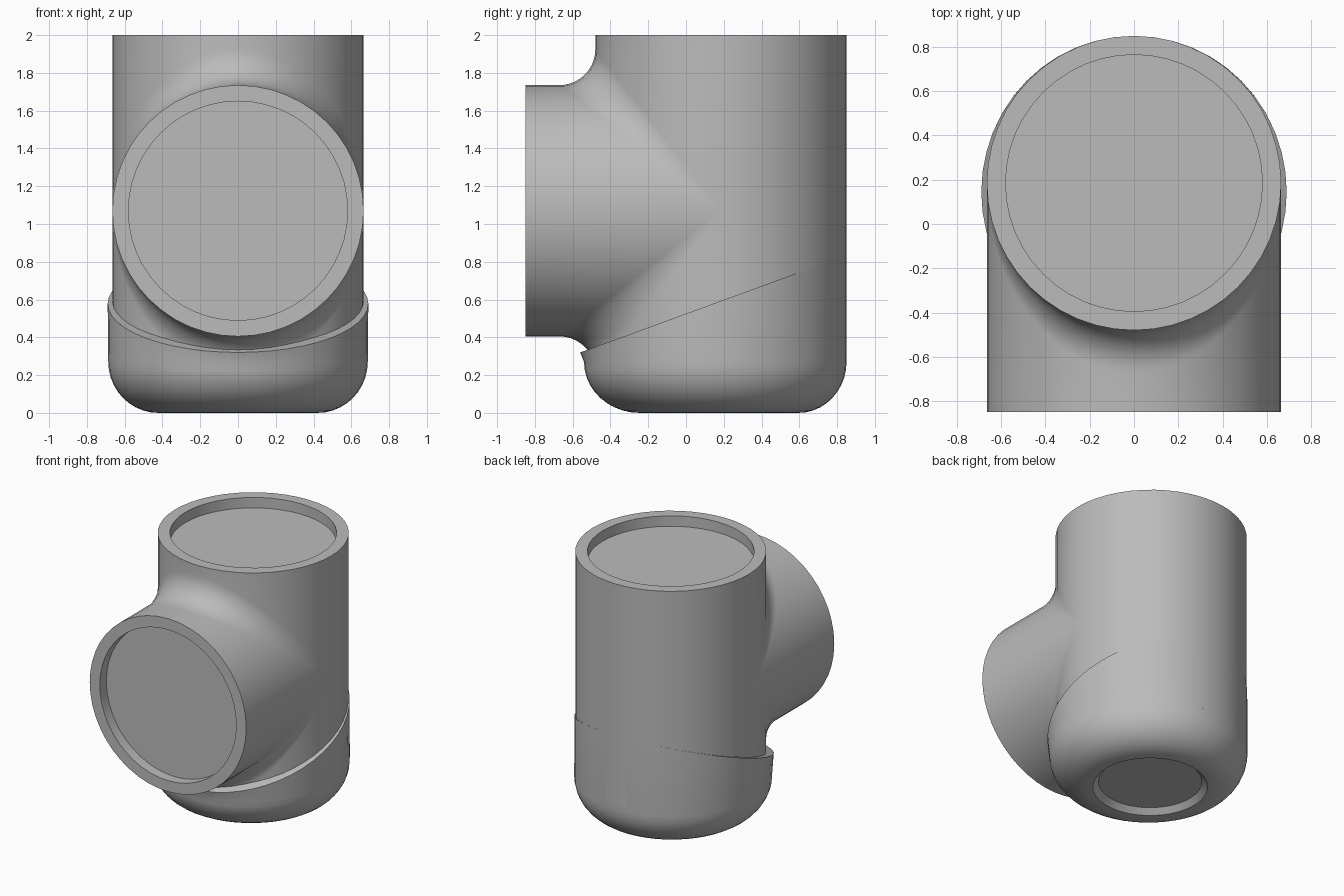
import bpy, bmesh, math

cube = bpy.data.objects.get("Cube")
if cube:
    bpy.data.objects.remove(cube, do_unlink=True)

grey = bpy.data.materials.new("light_grey")
grey.use_nodes = True
COLOUR = (0.5, 0.5, 0.5, 1)
grey.diffuse_color = COLOUR
grey.node_tree.nodes["Principled BSDF"].inputs["Base Color"].default_value = COLOUR

HALF = 24            # segments in half a turn
R = 0.665            # pipe radius
INNER = 0.58         # mouth radius
YC, ZC = 0.185, 1.07  # pipe axes
FRONT, TOP = -0.85, 2.0
FILLET = 0.19
DEPTH = 0.08
CUP_Z = 0.3


def loft(bm, rows, closed=False, cap=False):
    """Join rows of points with quads; optionally cap the last row."""
    rows = [[bm.verts.new(p) for p in row] for row in rows]
    n = len(rows[0])
    for a, b in zip(rows, rows[1:]):
        for i in range(n if closed else n - 1):
            j = (i + 1) % n
            bm.faces.new((a[i], a[j], b[j], b[i]))
    if cap:
        bm.faces.new(rows[-1])


def finish(bm, name):
    bmesh.ops.remove_doubles(bm, verts=bm.verts, dist=0.0005)
    bmesh.ops.dissolve_degenerate(bm, edges=bm.edges, dist=0.0001)
    bmesh.ops.holes_fill(bm, edges=[e for e in bm.edges if e.is_boundary], sides=0)
    bmesh.ops.recalc_face_normals(bm, faces=bm.faces)
    mesh = bpy.data.meshes.new(name)
    bm.to_mesh(mesh)
    bm.free()
    mesh.materials.append(grey)
    obj = bpy.data.objects.new(name, mesh)
    bpy.context.collection.objects.link(obj)
    bpy.ops.object.select_all(action="DESELECT")
    obj.select_set(True)
    bpy.context.view_layer.objects.active = obj
    bpy.ops.object.shade_smooth_by_angle(angle=math.radians(35))
    return obj


def branch_path(x, h, side):
    """Section from the front mouth through the fillet to the vertical pipe."""
    r = FILLET * h / R
    cy, cz = YC - h - r, ZC + side * (h + r)
    end = TOP if side > 0 else min(CUP_Z, cz)
    path = [(x, FRONT, ZC + side * h)]
    for k in range(11):
        a = math.pi / 2 * k / 10
        path.append((x, cy + r * math.sin(a), cz - side * r * math.cos(a)))
    path.append((x, YC - h, end))
    return path


# Tee-shaped pipe body with a blended branch
bm = bmesh.new()
half = [(R * math.cos(math.pi * i / HALF), R * math.sin(math.pi * i / HALF))
        for i in range(HALF + 1)]
for side in (1, -1):
    loft(bm, [branch_path(x, h, side) for x, h in half])
loft(bm, [[(x, YC + h, z) for z in (CUP_Z, ZC, TOP)] for x, h in half])

# Recessed mouths on the top and the front
turn = [(math.cos(math.pi * i / HALF), math.sin(math.pi * i / HALF))
        for i in range(2 * HALF)]
steps = [(R, 0), (INNER, 0), (INNER, DEPTH)]
loft(bm, [[(r * c, YC + r * s, TOP - d) for c, s in turn] for r, d in steps], True, True)
loft(bm, [[(r * c, FRONT + d, ZC + r * s) for c, s in turn] for r, d in steps], True, True)
finish(bm, "pipe_body")


# Rounded base cup with a slanted rim
def rim_ring(rx, ry, cy):
    return [(rx * c, cy + ry * s, 0.525 + 0.366 * (cy + ry * s)) for c, s in turn]


def flat_ring(rx, ry, cy, z):
    return [(rx * c, cy + ry * s, z) for c, s in turn]


bm = bmesh.new()
rings = [rim_ring(0.655, 0.655, YC), rim_ring(0.69, 0.705, 0.145)]
for k in range(11):
    a = math.pi / 2 * k / 10
    w = math.cos(a)
    rings.append(flat_ring(0.42 + 0.267 * w, 0.42 + 0.275 * w,
                           0.175 - 0.02 * w, 0.27 * (1 - math.sin(a))))
rings += [flat_ring(0.4, 0.4, 0.175, 0), flat_ring(0.36, 0.36, 0.175, 0.04)]
loft(bm, rings, True, True)
finish(bm, "base_cup")
